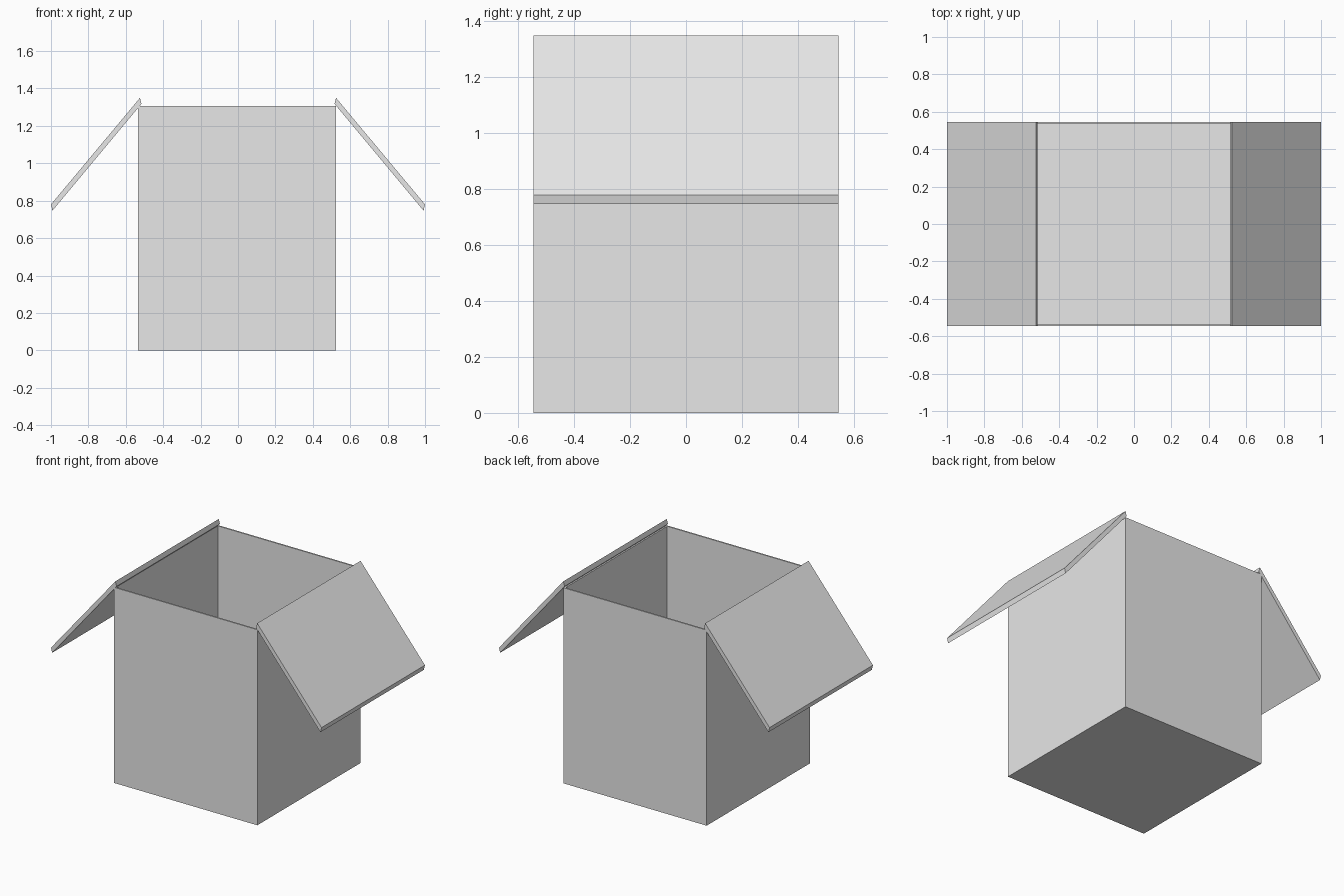
import bpy
import bmesh
from mathutils import Vector

cube = bpy.data.objects.get("Cube")
if cube:
    bpy.data.objects.remove(cube, do_unlink=True)

HALF_DEPTH = 0.546
WALL = 0.014

grey = bpy.data.materials.new("light grey")
grey.use_nodes = True
colour = (0.8, 0.8, 0.8, 1)
grey.diffuse_color = colour
for node in grey.node_tree.nodes:
    if node.type == 'BSDF_PRINCIPLED':
        node.inputs["Base Color"].default_value = colour


def finish(bm, name):
    bmesh.ops.recalc_face_normals(bm, faces=bm.faces[:])
    mesh = bpy.data.meshes.new(name)
    bm.to_mesh(mesh)
    bm.free()
    mesh.materials.append(grey)
    obj = bpy.data.objects.new(name, mesh)
    bpy.context.collection.objects.link(obj)
    return obj


def open_box(name, low, high):
    """Block hollowed out from the top, leaving thin walls and a floor."""
    low, high = Vector(low), Vector(high)
    bm = bmesh.new()
    bmesh.ops.create_cube(bm, size=1)
    bmesh.ops.scale(bm, vec=high - low, verts=bm.verts[:])
    bmesh.ops.translate(bm, vec=(low + high) / 2, verts=bm.verts[:])
    top = max(bm.faces, key=lambda f: f.calc_center_median().z)
    bmesh.ops.inset_region(bm, faces=[top], thickness=WALL)
    floor = bmesh.ops.extrude_discrete_faces(bm, faces=[top])["faces"][0]
    bmesh.ops.translate(bm, vec=(0, 0, WALL - high.z), verts=floor.verts[:])
    return finish(bm, name)


def flap(name, side):
    """Sloping panel made by sweeping its end profile along y."""
    profile = [(0.524, 1.35), (0.516, 1.318), (0.992, 0.747), (1.0, 0.78)]
    bm = bmesh.new()
    ends = [[bm.verts.new((side * x, y, z)) for x, z in profile]
            for y in (-HALF_DEPTH, HALF_DEPTH)]
    for end in ends:
        bm.faces.new(end)
    for i in range(4):
        j = (i + 1) % 4
        bm.faces.new((ends[0][i], ends[0][j], ends[1][j], ends[1][i]))
    return finish(bm, name)


# Hollow carton body
open_box("box_body", (-0.535, -HALF_DEPTH, 0), (0.525, HALF_DEPTH, 1.307))

# Folded-out lid flaps
flap("left_flap", 1)
flap("right_flap", -1)
